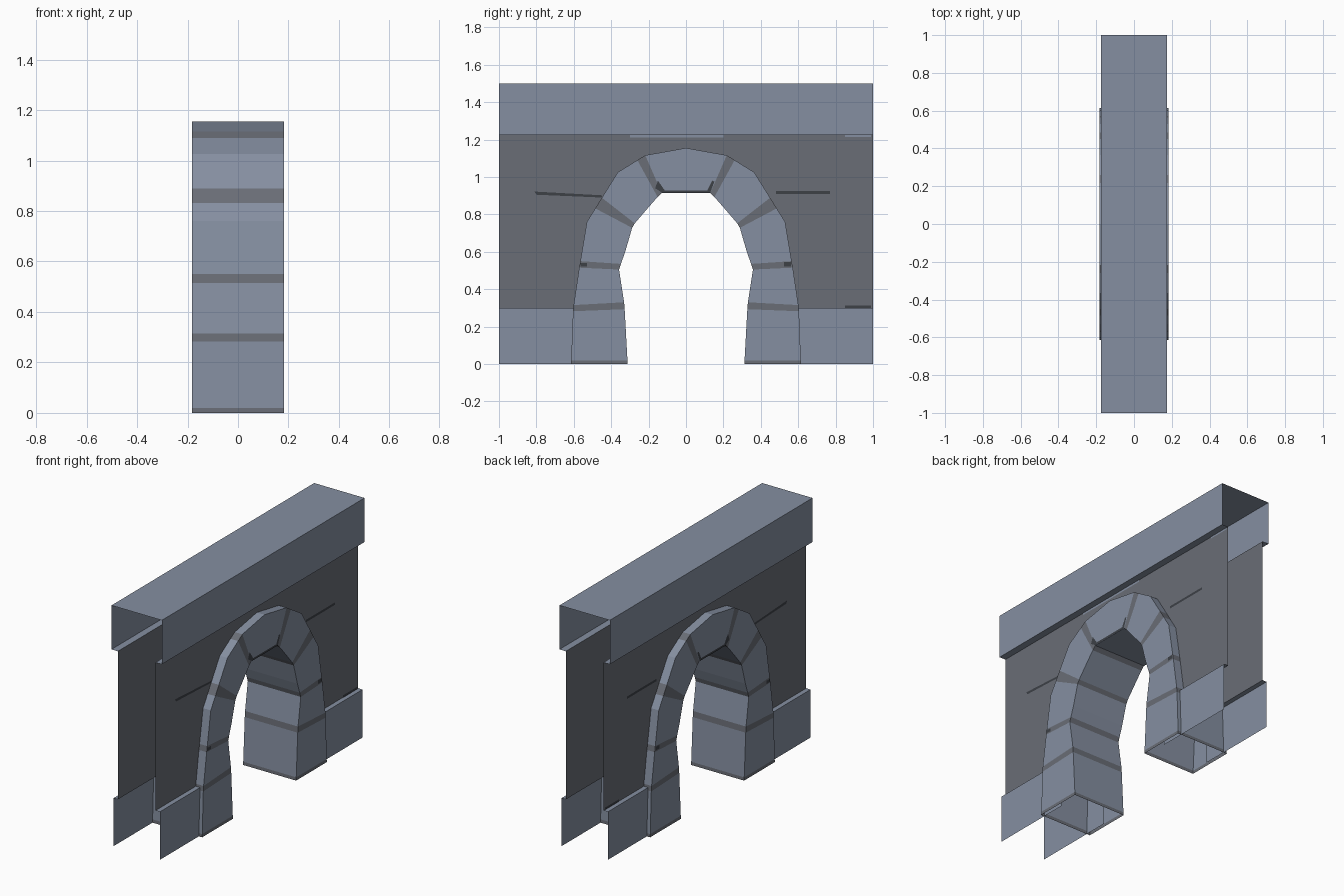
import bpy, bmesh

if "Cube" in bpy.data.objects:
    bpy.data.objects.remove(bpy.data.objects["Cube"])


def material(name, rgb):
    m = bpy.data.materials.new(name)
    m.diffuse_color = (*rgb, 1.0)
    m.use_nodes = True
    m.node_tree.nodes["Principled BSDF"].inputs["Base Color"].default_value = m.diffuse_color
    return m


STONE = material("light blue grey stone", (0.235, 0.275, 0.355))
GREY = material("mid grey mortar", (0.142, 0.153, 0.180))
DARK = material("dark grey cracks", (0.047, 0.052, 0.062))
MATS = [STONE, GREY, DARK]


def build(name, faces):
    """faces: list of (points, material index); shared corners are welded."""
    bm = bmesh.new()
    for pts, mat in faces:
        f = bm.faces.new([bm.verts.new(p) for p in pts])
        f.material_index = mat
    bmesh.ops.remove_doubles(bm, verts=bm.verts, dist=0.0005)
    me = bpy.data.meshes.new(name)
    for m in MATS:
        me.materials.append(m)
    bm.to_mesh(me)
    bm.free()
    ob = bpy.data.objects.new(name, me)
    bpy.context.collection.objects.link(ob)
    return ob


def side_face(x, yz):
    """Flat face at x from a counter-clockwise (y, z) outline, facing outward."""
    pts = [(x, y, z) for y, z in yz]
    return pts if x > 0 else pts[::-1]


def rect(y0, y1, z0, z1):
    return [(y0, z0), (y1, z0), (y1, z1), (y0, z1)]


def ledge(s, xa, xb, z, y0, y1, up):
    """Horizontal strip between two depths on side s."""
    pts = [(s * xa, y0, z), (s * xb, y0, z), (s * xb, y1, z), (s * xa, y1, z)]
    return pts if (s > 0) == up else pts[::-1]


WALL_X, BASE_X, BEAM_X, ARCH_X = 0.13, 0.16, 0.174, 0.183
BASE_Z, BEAM_Z, TOP_Z = 0.30, 1.225, 1.5

# arch stations on the +y half: outer y, z, inner y, z, material up to the next station
STATIONS = [
    (0.615, 0.0, 0.312, 0.0, 1),
    (0.614, 0.02, 0.313, 0.02, 0),
    (0.604, 0.282, 0.328, 0.293, 1),
    (0.601, 0.315, 0.331, 0.33, 0),
    (0.571, 0.515, 0.358, 0.505, 1),
    (0.565, 0.55, 0.348, 0.535, 0),
    (0.53, 0.76, 0.325, 0.60, 0),
    (0.485, 0.832, 0.288, 0.728, 1),
    (0.45, 0.889, 0.274, 0.752, 0),
    (0.365, 1.025, 0.20, 0.838, 0),
    (0.26, 1.09, 0.152, 0.893, 1),
    (0.218, 1.116, 0.13, 0.915, 0),
    (0.0, 1.155, 0.0, 0.915, 0),
]

# arch ring: front and back faces, outer rim and inner reveal, open underneath
faces = []
X = ARCH_X
for a, b in zip(STATIONS, STATIONS[1:]):
    m = a[4]
    for s in (1, -1):
        quad = [(s * a[2], a[3]), (s * a[0], a[1]), (s * b[0], b[1]), (s * b[2], b[3])]
        if s < 0:
            quad.reverse()
        faces += [(side_face(X, quad), m), (side_face(-X, quad), m)]
        outer = [(X, s * a[0], a[1]), (-X, s * a[0], a[1]),
                 (-X, s * b[0], b[1]), (X, s * b[0], b[1])]
        inner = [(-X, s * a[2], a[3]), (X, s * a[2], a[3]),
                 (X, s * b[2], b[3]), (-X, s * b[2], b[3])]
        if s < 0:
            outer.reverse()
            inner.reverse()
        faces += [(outer, m), (inner, m)]
build("arch_ring", faces)

# wall panels with an opening that ends hidden inside the arch ring
opening = [((a[0] + a[2]) / 2, (a[1] + a[3]) / 2) for a in STATIONS[3:]]
opening = [(opening[0][0], BASE_Z)] + opening[1:]
outline = [(-1, BASE_Z)] + [(-y, z) for y, z in opening]
outline += opening[-2::-1] + [(1, BASE_Z), (1, BEAM_Z), (-1, BEAM_Z)]
build("wall_panels", [(side_face(s * WALL_X, outline), 1) for s in (1, -1)])

# plinth plates either side of the arch, each with a ledge on top
faces = []
for s in (1, -1):
    for y0, y1 in ((-1, -0.46), (0.46, 1)):
        faces.append((side_face(s * BASE_X, rect(y0, y1, 0, BASE_Z)), 0))
        faces.append((ledge(s, WALL_X, BASE_X, BASE_Z, y0, y1, True), 0))
build("plinth", faces)

# top beam: hollow, with open ends and lips back to the wall
faces = [([(-BEAM_X, -1, TOP_Z), (BEAM_X, -1, TOP_Z),
           (BEAM_X, 1, TOP_Z), (-BEAM_X, 1, TOP_Z)], 0)]
for s in (1, -1):
    faces.append((side_face(s * BEAM_X, rect(-1, 1, BEAM_Z, TOP_Z)), 0))
    faces.append((ledge(s, WALL_X, BEAM_X, BEAM_Z, -1, 1, False), 0))
build("top_beam", faces)

# cracks and chips: thin plates just proud of the faces
faces = []
for s in (1, -1):
    w, r = s * (WALL_X + 0.002), s * (ARCH_X + 0.002)
    faces += [
        (side_face(w, [(-0.80, 0.905), (-0.45, 0.89), (-0.45, 0.902), (-0.81, 0.922)]), 2),
        (side_face(w, rect(0.48, 0.77, 0.91, 0.925)), 2),
        (side_face(w, rect(0.85, 0.99, BASE_Z, 0.314)), 2),
        (side_face(w, rect(-0.30, 0.20, 1.212, BEAM_Z)), 0),
        (side_face(w, rect(0.85, 0.99, 1.214, BEAM_Z)), 0),
        (side_face(r, rect(-0.13, 0.13, 0.915, 0.928)), 2),
        (side_face(r, [(0.13, 0.917), (0.152, 0.975), (0.14, 0.98), (0.115, 0.93)]), 2),
        (side_face(r, [(-0.13, 0.917), (-0.115, 0.93), (-0.15, 0.98), (-0.165, 0.94)]), 2),
        (side_face(r, rect(-0.565, -0.53, 0.52, 0.54)), 2),
        (side_face(r, rect(0.525, 0.562, 0.522, 0.545)), 2),
    ]
build("cracks", faces)
